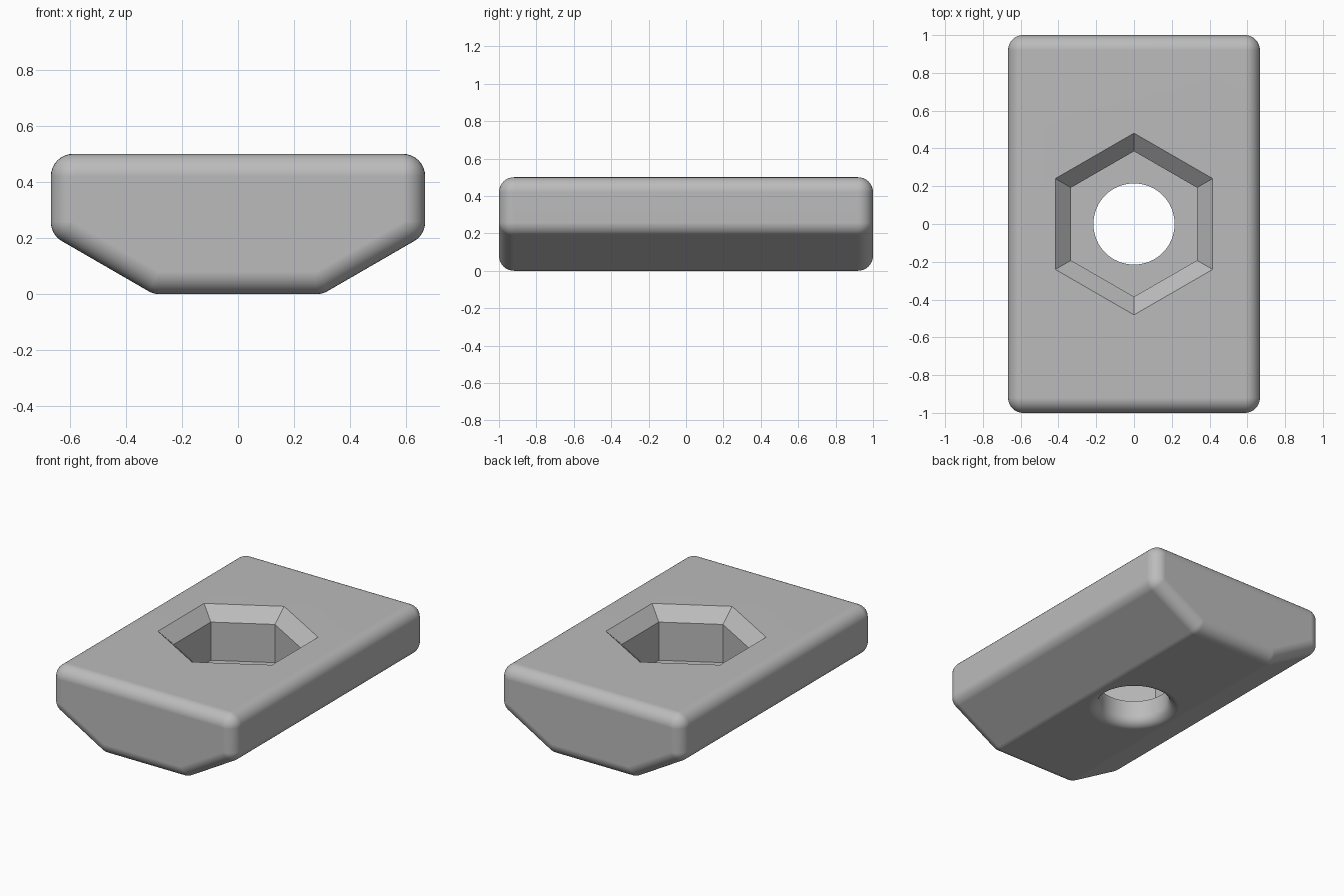
import bpy
import bmesh
from math import cos, sin, pi, radians

cube = bpy.data.objects.get("Cube")
if cube:
    bpy.data.objects.remove(cube, do_unlink=True)

grey = bpy.data.materials.new("plain grey")
grey.use_nodes = True
colour = (0.5, 0.5, 0.5, 1)
grey.diffuse_color = colour
grey.node_tree.nodes["Principled BSDF"].inputs["Base Color"].default_value = colour


def loft(name, rings):
    """Closed solid through a list of equal-length rings of points."""
    bm = bmesh.new()
    loops = [[bm.verts.new(p) for p in ring] for ring in rings]
    n = len(loops[0])
    for a, b in zip(loops, loops[1:]):
        for i in range(n):
            j = (i + 1) % n
            bm.faces.new((a[i], a[j], b[j], b[i]))
    bm.faces.new(loops[0])
    bm.faces.new(loops[-1])
    bmesh.ops.recalc_face_normals(bm, faces=bm.faces)
    mesh = bpy.data.meshes.new(name)
    bm.to_mesh(mesh)
    bm.free()
    mesh.materials.append(grey)
    obj = bpy.data.objects.new(name, mesh)
    bpy.context.collection.objects.link(obj)
    return obj


def turned(name, profile, sides, start=0):
    """Solid of revolution from (radius, height) pairs."""
    angles = [start + 2 * pi * i / sides for i in range(sides)]
    return loft(name, [[(r * cos(a), r * sin(a), z) for a in angles] for r, z in profile])


# Body: rounded trapezoid section, with the same rounding on both ends
ROUND, HALF_LENGTH, STEPS = 0.08, 1.0, 8
# corner centre x, z, then start and end angle of its arc
right_side = [(0.279, 0.08, -90, -60), (0.587, 0.258, -60, 0), (0.587, 0.42, 0, 90)]
corners = right_side + [(-x, z, 180 - b, 180 - a) for x, z, a, b in reversed(right_side)]


def section(y, radius):
    ring = []
    for x, z, a, b in corners:
        for k in range(STEPS + 1):
            t = radians(a + (b - a) * k / STEPS)
            ring.append((x + radius * cos(t), y, z + radius * sin(t)))
    return ring


rim = []
for k in range(STEPS + 1):
    t = pi / 2 * k / STEPS
    # the end cap keeps a hair of radius so that no points coincide
    rim.append((HALF_LENGTH - ROUND + ROUND * sin(t), max(ROUND * cos(t), 0.0005)))
body = loft("nut_body", [section(-y, r) for y, r in reversed(rim)] + [section(y, r) for y, r in rim])

# Hexagonal pocket with a chamfered mouth
pocket = turned("pocket_cutter", [(0.385, 0.165), (0.385, 0.417), (0.481, 0.5), (0.539, 0.55)], 6, pi / 2)

# Round through hole, flared at the underside
HOLE, FLARE = 0.215, 0.065
flare = [(HOLE + FLARE * (1 - cos(t)), FLARE * (1 - sin(t)))
         for t in (pi / 2 * k / STEPS for k in range(STEPS, -1, -1))]
flare = [(HOLE + FLARE * (1 - sin(t)), FLARE * (1 - cos(t)))
         for t in (pi / 2 * k / STEPS for k in range(STEPS + 1))]
hole = turned("hole_cutter", [(HOLE + FLARE, -0.1)] + flare + [(HOLE, 0.3)], 64)

bpy.ops.object.select_all(action="DESELECT")
bpy.context.view_layer.objects.active = body
body.select_set(True)
for cutter in (pocket, hole):
    cutter.hide_render = True
    cut = body.modifiers.new(cutter.name, "BOOLEAN")
    cut.operation = "DIFFERENCE"
    cut.solver = "EXACT"
    cut.object = cutter
    bpy.ops.object.modifier_apply(modifier=cut.name)
    bpy.data.objects.remove(cutter, do_unlink=True)

# Smooth roundings, crisp pocket edges, flat large faces
bpy.ops.object.shade_smooth_by_angle(angle=radians(30))
normals = body.modifiers.new("flat faces", "WEIGHTED_NORMAL")
normals.keep_sharp = True
